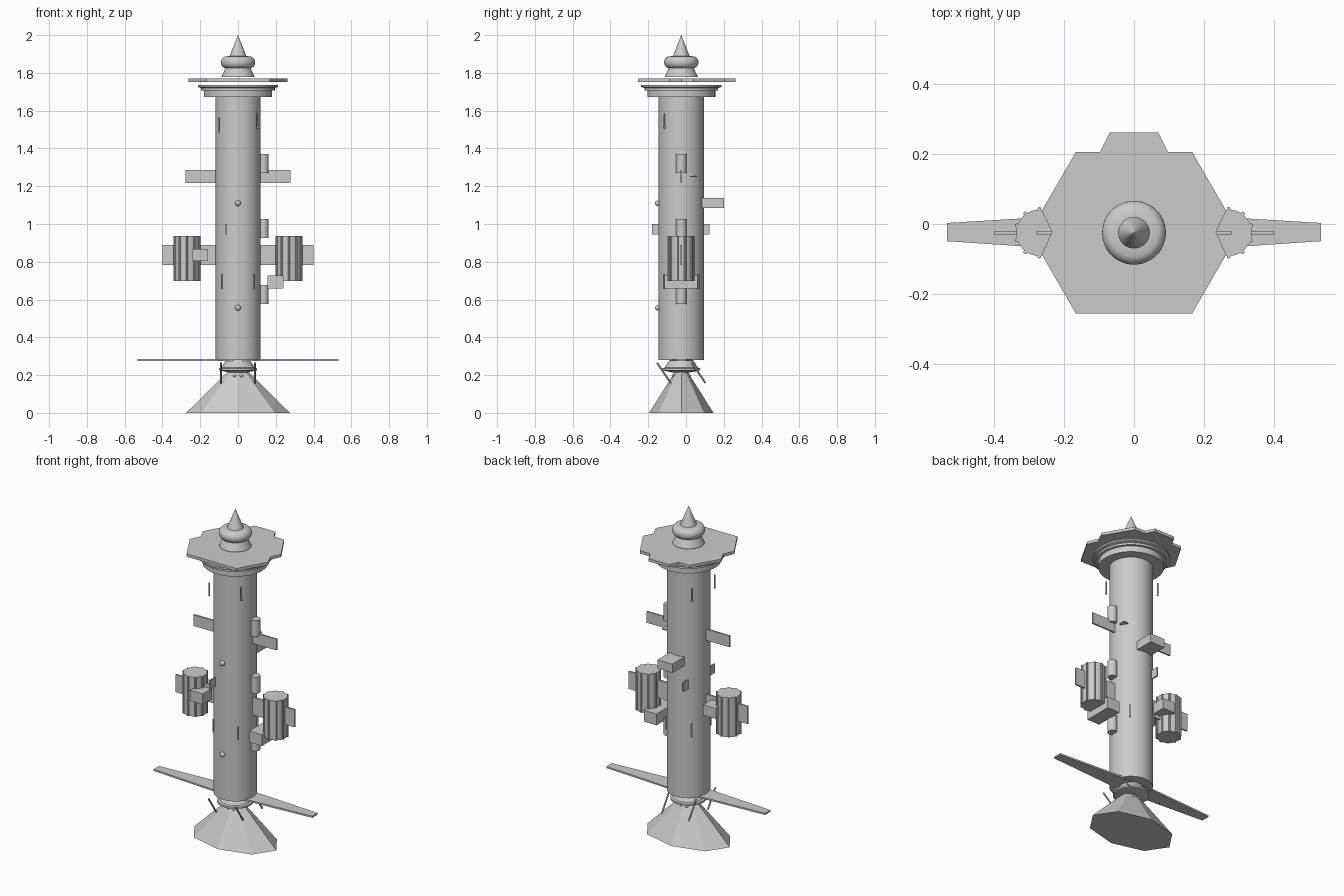
import bpy, bmesh, math
from mathutils import Vector

cube = bpy.data.objects.get("Cube")
if cube:
    bpy.data.objects.remove(cube)

AXIS_Y = -0.025  # y of the tower's axis; part positions are relative to it

grey = bpy.data.materials.new("hull_grey")
grey.use_nodes = True
COLOUR = (0.6, 0.6, 0.6, 1)
grey.diffuse_color = COLOUR
grey.node_tree.nodes["Principled BSDF"].inputs["Base Color"].default_value = COLOUR


def finish(bm, name, smooth=False):
    bmesh.ops.translate(bm, verts=bm.verts, vec=(0, AXIS_Y, 0))
    bmesh.ops.recalc_face_normals(bm, faces=bm.faces)
    mesh = bpy.data.meshes.new(name)
    bm.to_mesh(mesh)
    bm.free()
    ob = bpy.data.objects.new(name, mesh)
    bpy.context.collection.objects.link(ob)
    mesh.materials.append(grey)
    if smooth:
        bpy.ops.object.select_all(action='DESELECT')
        bpy.context.view_layer.objects.active = ob
        ob.select_set(True)
        bpy.ops.object.shade_smooth_by_angle(angle=math.radians(35))
    return ob


def lathe(name, profile, segments=48, centre=(0, 0), scale_y=1.0, smooth=True):
    """Closed solid turned from (radius, z) points, bottom to top."""
    bm = bmesh.new()
    rings = []
    for r, z in profile:
        ring = []
        for i in range(segments):
            a = math.tau * i / segments
            ring.append(bm.verts.new((centre[0] + r * math.cos(a),
                                      centre[1] + r * scale_y * math.sin(a), z)))
        rings.append(ring)
    for low, high in zip(rings, rings[1:]):
        for i in range(segments):
            j = (i + 1) % segments
            bm.faces.new((low[i], low[j], high[j], high[i]))
    bm.faces.new(rings[0])
    bm.faces.new(rings[-1])
    return finish(bm, name, smooth)


def box(name, x, y, z):
    """Box spanning the given (min, max) ranges."""
    bm = bmesh.new()
    bmesh.ops.create_cube(bm, size=1)
    for v in bm.verts:
        v.co = [r[0] if c < 0 else r[1] for c, r in zip(v.co, (x, y, z))]
    return finish(bm, name)


def plate(name, outline, z0, z1):
    bm = bmesh.new()
    face = bm.faces.new([bm.verts.new((x, y, z0)) for x, y in outline])
    result = bmesh.ops.extrude_face_region(bm, geom=[face])
    top = [g for g in result["geom"] if isinstance(g, bmesh.types.BMVert)]
    bmesh.ops.translate(bm, verts=top, vec=(0, 0, z1 - z0))
    return finish(bm, name)


def rod(name, start, end, radius, segments=8):
    a, b = Vector(start), Vector(end)
    bm = bmesh.new()
    bmesh.ops.create_cone(bm, cap_ends=True, segments=segments, radius1=radius,
                          radius2=radius, depth=(b - a).length)
    turn = (b - a).to_track_quat('Z', 'Y').to_matrix().to_4x4()
    bmesh.ops.transform(bm, matrix=turn, verts=bm.verts)
    bmesh.ops.translate(bm, verts=bm.verts, vec=(a + b) / 2)
    return finish(bm, name, True)


def ball(name, centre, radius):
    bm = bmesh.new()
    bmesh.ops.create_uvsphere(bm, u_segments=16, v_segments=10, radius=radius)
    bmesh.ops.translate(bm, verts=bm.verts, vec=centre)
    return finish(bm, name, True)


# Main tower and the collar under the top deck
lathe("tower", [(0.12, 0.28), (0.12, 1.68)])
lathe("collar", [(0.18, 1.672), (0.18, 1.708), (0.195, 1.708), (0.195, 1.72),
                 (0.212, 1.725), (0.212, 1.735)])

# Top deck: hexagon with notched sides and a raised back tab
half = [(0.166, -0.23), (0.263, -0.062), (0.234, 0.002), (0.263, 0.063),
        (0.166, 0.23), (0.097, 0.23), (0.069, 0.286)]
plate("top_deck", half + [(-x, y) for x, y in reversed(half)], 1.753, 1.77)

# Finial: flared foot, round bulge and spire
bulge = [(0.058 + 0.033 * math.cos(a), 1.856 + 0.033 * math.sin(a))
         for a in (math.radians(d) for d in range(-70, 71, 14))]
lathe("finial", [(0.088, 1.778), (0.066, 1.826)] + bulge + [(0.045, 1.889)])
lathe("spire", [(0.045, 1.887), (0.0005, 2.0)])

# Flared octagonal base, neck and knobs
lathe("base_skirt", [(0.275, 0), (0.05, 0.222)], 8, scale_y=0.62, smooth=False)
lathe("neck", [(0.05, 0.215), (0.1, 0.225), (0.1, 0.236), (0.088, 0.24),
               (0.07, 0.268), (0.06, 0.282)])
for i in range(8):
    a = math.tau * (i + 0.5) / 8
    ball("neck_knob", (0.045 * math.cos(a), 0.045 * math.sin(a), 0.197), 0.009)

# Long tapered wing
half = [(0.533, -0.024), (0.533, 0.028), (0, 0.06)]
plate("wing", half + [(-0.533, 0.028), (-0.533, -0.024), (0, -0.06)], 0.276, 0.286)

for side in (-1, 1):
    # Fluted pod on its mounting panel
    px = side * 0.27
    lathe("pod", [(0.066, 0.698), (0.066, 0.937)], 40, centre=(px, 0))
    for i in range(10):
        a = math.tau * (i + 0.5) / 10
        x, y = px + 0.068 * math.cos(a), 0.068 * math.sin(a)
        rod("pod_rib", (x, y, 0.698), (x, y, 0.937), 0.0055)
    for name, reach, z in (("pod_panel", 0.4, (0.783, 0.89)),
                           ("upper_panel", 0.278, (1.217, 1.285))):
        box(name, sorted((side * 0.11, side * reach)), (-0.005, 0.005), z)
    for depth in (-1, 1):
        # Slanted base struts and slim rods on the tower
        x, y = side * 0.09, depth * 0.092
        rod("base_strut", (x, y - 0.036, 0.265), (x, y + 0.036, 0.158), 0.005)
        x, y = side * 0.085, depth * 0.092
        rod("lower_rod", (x, y, 0.656), (x, y, 0.735), 0.004)

# Upper rods hang beside the tower on three corners
for x, y, z in ((0.103, -0.09, 1.51), (-0.1, -0.108, 1.49), (-0.1, 0.108, 1.49)):
    rod("upper_rod", (x, y, z), (x, y, z + 0.075), 0.004)
    ball("upper_rod_tip", (x, y, z), 0.006)

# Equipment boxes
box("left_box", (0.155, 0.24), (-0.088, 0.086), (0.658, 0.727))
box("right_box", (-0.243, -0.158), (-0.088, 0.086), (0.803, 0.867))
box("back_box", (-0.05, 0.05), (0.11, 0.227), (1.085, 1.138))
box("cross_fin", (-0.069, -0.061), (-0.154, 0.15), (0.945, 1.0))
box("small_fin", (0.09, 0.122), (0.045, 0.083), (1.248, 1.254))

# Tanks up the left side and lamps on the front
for z in (0.577, 0.926, 1.27):
    rod("side_tank", (0.135, 0, z), (0.135, 0, z + 0.1), 0.027, 24)
for z in (0.556, 1.11):
    ball("front_lamp", (0, -0.124, z), 0.015)
